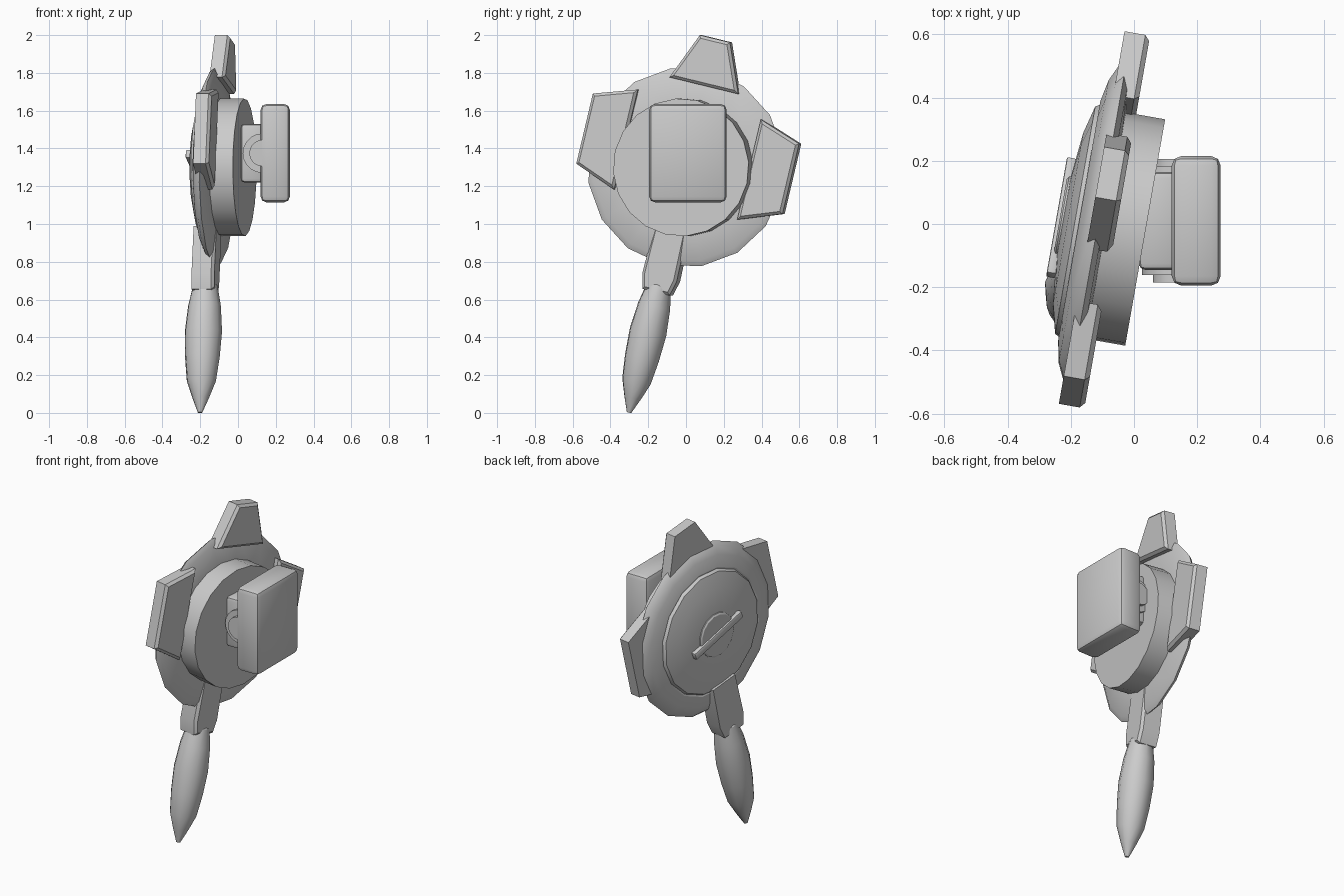
import bpy, bmesh, math
from mathutils import Matrix, Vector

cube = bpy.data.objects.get("Cube")
if cube:
    bpy.data.objects.remove(cube)

grey = bpy.data.materials.new("plain_grey")
grey.use_nodes = True
colour = (0.6, 0.6, 0.6, 1)
grey.diffuse_color = colour
grey.node_tree.nodes["Principled BSDF"].inputs["Base Color"].default_value = colour

# Tilted frame of the dial: local x is its axis, local -z runs down the handle
dial = (Matrix.Translation((-0.004, -0.02, 1.30))
        @ Matrix.Rotation(math.radians(-10), 4, 'Z')
        @ Matrix.Rotation(math.radians(-13.5), 4, 'X'))
parts = []


def finish(name, bm, matrix):
    bmesh.ops.recalc_face_normals(bm, faces=bm.faces)
    mesh = bpy.data.meshes.new(name)
    bm.to_mesh(mesh)
    bm.free()
    mesh.materials.append(grey)
    obj = bpy.data.objects.new(name, mesh)
    bpy.context.collection.objects.link(obj)
    obj.matrix_world = matrix
    parts.append(obj)
    return obj


def lathe(name, profile, sides, matrix):
    """Turn (radius, height) points around local z and cap both ends."""
    bm = bmesh.new()
    rings = []
    for r, h in profile:
        rings.append([bm.verts.new((r * math.cos(i * math.tau / sides),
                                    r * math.sin(i * math.tau / sides), h))
                      for i in range(sides)])
    for a, b in zip(rings, rings[1:]):
        for i in range(sides):
            j = (i + 1) % sides
            bm.faces.new((a[i], a[j], b[j], b[i]))
    bm.faces.new(rings[0])
    bm.faces.new(rings[-1])
    return finish(name, bm, matrix)


def plate(name, outline, back, front, bevel, matrix):
    """Extrude a (y, z) outline along x and chamfer its front edges."""
    bm = bmesh.new()
    base = bm.faces.new([bm.verts.new((back, y, z)) for y, z in outline])
    out = bmesh.ops.extrude_face_region(bm, geom=[base])
    new = [v for v in out["geom"] if isinstance(v, bmesh.types.BMVert)]
    bmesh.ops.translate(bm, verts=new, vec=(front - back, 0, 0))
    edges = [e for e in bm.edges if all(v in new for v in e.verts)]
    bmesh.ops.bevel(bm, geom=edges, offset=bevel, segments=1, affect='EDGES')
    return finish(name, bm, matrix)


def box(name, centre, size, bevel, matrix=Matrix.Identity(4)):
    bm = bmesh.new()
    bmesh.ops.create_cube(bm, size=1)
    bmesh.ops.scale(bm, vec=size, verts=bm.verts)
    bmesh.ops.bevel(bm, geom=bm.edges[:], offset=bevel, segments=2,
                    profile=0.5, affect='EDGES')
    return finish(name, bm, matrix @ Matrix.Translation(centre))


# Dial body, turned around the dial axis
axis = dial @ Matrix.Rotation(math.pi / 2, 4, 'Y')
lathe("domed_disc", [(0.34, -0.085), (0.50, -0.095), (0.53, -0.112), (0.51, -0.135),
                     (0.46, -0.158), (0.39, -0.172), (0.38, -0.168), (0.37, -0.185),
                     (0.28, -0.208), (0.14, -0.222)], 16, axis)
lathe("drum", [(0.365, -0.10), (0.365, 0.04)], 20, axis)
lathe("hub", [(0.135, -0.21), (0.135, -0.228), (0.125, -0.234)], 16, axis)
box("hub_bar", (-0.23, 0, 0), (0.03, 0.40, 0.045), 0.006,
    dial @ Matrix.Rotation(math.radians(-8), 4, 'X'))

# Fins around the rim
plate("top_fin", [(-0.083, 0.70), (0.083, 0.70), (0.19, 0.445), (-0.19, 0.445)],
      -0.135, -0.053, 0.015, dial)
for side, name in ((1, "rear_fin"), (-1, "front_fin")):
    plate(name, [(side * y, z) for y, z in
                 ((0.34, 0.342), (0.57, 0.265), (0.57, -0.117), (0.34, -0.203))],
          -0.135, -0.053, 0.015, dial)

# Handle and its socket
plate("handle_socket", [(-0.09, -0.34), (0.09, -0.34), (0.095, -0.60),
                        (0.075, -0.68), (-0.075, -0.68), (-0.095, -0.60)],
      -0.205, -0.085, 0.015, dial)
lathe("handle", [(0.012, 0), (0.045, 0.08), (0.078, 0.17), (0.093, 0.30), (0.1, 0.44),
                 (0.088, 0.58), (0.066, 0.69), (0.03, 0.73)], 12,
      dial @ Matrix.Translation((-0.145, 0, -1.335)))

# Mounting box with its swivel
box("mount_box", (0.197, 0.01, 1.375), (0.155, 0.41, 0.52), 0.03)
box("swivel_block", (0.08, 0.01, 1.375), (0.13, 0.31, 0.31), 0.02)
pivot = Matrix.Translation((0.13, 0.01, 1.375)) @ Matrix.Rotation(math.pi / 2, 4, 'X')
for name, radius, half in (("swivel_collar", 0.105, 0.172), ("swivel_pin", 0.07, 0.195)):
    lathe(name, [(radius, -half), (radius, half)], 20, pivot)

# Smooth the turned surfaces, keep hard edges
bpy.ops.object.select_all(action='DESELECT')
for obj in parts:
    obj.select_set(True)
bpy.context.view_layer.objects.active = parts[0]
bpy.ops.object.shade_smooth_by_angle(angle=math.radians(30))
